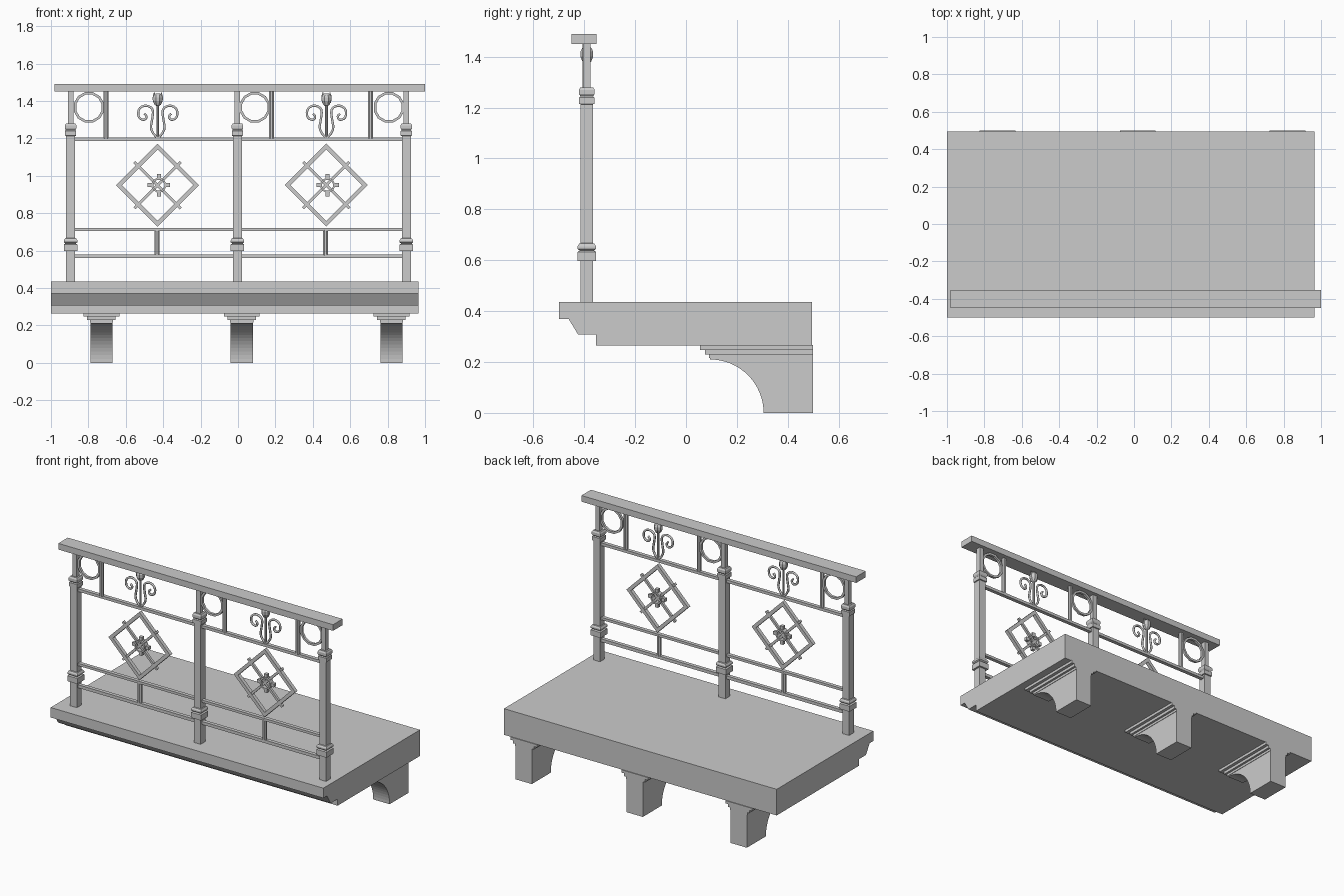
import bpy, bmesh
from math import pi, sin, cos, sqrt

if "Cube" in bpy.data.objects:
    bpy.data.objects.remove(bpy.data.objects["Cube"])

RY = -0.39  # railing plane


def make(name, verts, faces):
    me = bpy.data.meshes.new(name)
    me.from_pydata(verts, [], faces)
    bm = bmesh.new()
    bm.from_mesh(me)
    bmesh.ops.recalc_face_normals(bm, faces=bm.faces)
    bm.to_mesh(me)
    bm.free()
    ob = bpy.data.objects.new(name, me)
    bpy.context.collection.objects.link(ob)
    return ob


def extrude_x(name, profile, x0, x1):
    """Extrude a (y, z) outline along x."""
    n = len(profile)
    verts = [(x, y, z) for x in (x0, x1) for y, z in profile]
    faces = [list(range(n)), list(range(n, 2 * n))]
    faces += [(i, (i + 1) % n, n + (i + 1) % n, n + i) for i in range(n)]
    return make(name, verts, faces)


def box(name, x0, x1, y0, y1, z0, z1):
    return extrude_x(name, [(y0, z0), (y1, z0), (y1, z1), (y0, z1)], x0, x1)


def bar(name, cx, cz, length, width, depth, angle=0):
    """Flat bar centred in the railing plane, turned about y."""
    ob = box(name, -length / 2, length / 2, -depth / 2, depth / 2, -width / 2, width / 2)
    ob.location = (cx, RY, cz)
    ob.rotation_euler[1] = angle
    return ob


def lathe(name, profile, cx, cy, sides, turn=0.0, scale=1.0):
    """Spin (radius, z) points about a vertical axis."""
    verts = [(cx + r * scale * cos(turn + 2 * pi * k / sides),
              cy + r * scale * sin(turn + 2 * pi * k / sides), z)
             for r, z in profile for k in range(sides)]
    faces = [(i * sides + k, i * sides + (k + 1) % sides,
              (i + 1) * sides + (k + 1) % sides, (i + 1) * sides + k)
             for i in range(len(profile) - 1) for k in range(sides)]
    faces += [list(range(sides)), list(range(len(verts) - sides, len(verts)))]
    return make(name, verts, faces)


def ring(name, cx, cz, r_out, r_in, depth, sides):
    """Flat faceted ring facing the front."""
    section = [(r_out, -depth / 2), (r_out, depth / 2), (r_in, depth / 2), (r_in, -depth / 2)]
    verts = []
    for k in range(sides):
        a = 2 * pi * (k + 0.5) / sides
        verts += [(cx + r * cos(a), RY + y, cz + r * sin(a)) for r, y in section]
    n = len(verts)
    faces = [(4 * k + j, 4 * k + (j + 1) % 4, (4 * k + 4 + (j + 1) % 4) % n, (4 * k + 4 + j) % n)
             for k in range(sides) for j in range(4)]
    return make(name, verts, faces)


def tube(name, pts, cx, side, radius):
    """Curved rod through (x, z) control points, mirrored by side."""
    cu = bpy.data.curves.new(name, 'CURVE')
    cu.dimensions = '3D'
    cu.bevel_depth = radius
    cu.bevel_resolution = 1
    cu.use_fill_caps = True
    sp = cu.splines.new('NURBS')
    sp.points.add(len(pts) - 1)
    for p, (x, z) in zip(sp.points, pts):
        p.co = (cx + side * x, RY, z, 1)
    sp.use_endpoint_u = True
    sp.order_u = 3
    sp.resolution_u = 3
    ob = bpy.data.objects.new(name, cu)
    bpy.context.collection.objects.link(ob)


# Balcony slab with moulded front edge
extrude_x("slab", [(-0.5, 0.435), (-0.5, 0.37), (-0.462, 0.37), (-0.424, 0.308), (-0.353, 0.308),
                   (-0.353, 0.265), (0.495, 0.265), (0.495, 0.435)], -1.0, 0.965)

# Support brackets with stepped caps and concave fronts
arc = [(0.095 + 0.21 * sin(i * pi / 32), 0.21 * cos(i * pi / 32)) for i in range(17)]
for cx in (-0.73, 0.02, 0.82):
    extrude_x("bracket", arc + [(0.5, 0.0), (0.5, 0.23), (0.095, 0.23)], cx - 0.059, cx + 0.059)
    box("bracket_cap_upper", cx - 0.096, cx + 0.096, 0.055, 0.5, 0.248, 0.266)
    box("bracket_cap_middle", cx - 0.076, cx + 0.076, 0.075, 0.5, 0.23, 0.248)
    box("bracket_cap_lower", cx - 0.062, cx + 0.062, 0.09, 0.5, 0.215, 0.23)

# Handrail and horizontal rails
box("handrail", -0.98, 1.0, -0.45, -0.352, 1.45, 1.49)
for z0, z1 in ((1.187, 1.205), (0.704, 0.72), (0.56, 0.58)):
    box("rail", -0.885, 0.89, RY - 0.012, RY + 0.012, z0, z1)

# Square posts with collars
post = [(0.024, 0.43), (0.024, 0.597), (0.036, 0.597), (0.036, 0.633), (0.028, 0.638),
        (0.036, 0.645), (0.036, 0.655), (0.030, 0.665), (0.024, 0.667), (0.024, 1.213),
        (0.030, 1.215), (0.030, 1.24), (0.025, 1.245), (0.031, 1.254), (0.031, 1.27),
        (0.025, 1.28), (0.015, 1.28), (0.015, 1.455)]
for cx in (-0.895, -0.003, 0.9):
    lathe("post", post, cx, RY, 4, pi / 4, sqrt(2))

# Small uprights
for cx in (-0.705, 0.18, 0.708):
    lathe("upper_upright", [(0.014, 1.2), (0.014, 1.455)], cx, RY - 0.004, 8, pi / 8)
for cx in (-0.433, 0.467):
    lathe("lower_upright", [(0.014, 0.575), (0.014, 0.71)], cx, RY, 8, pi / 8)

# Rings under the handrail
for cx in (-0.797, 0.09, 0.807):
    ring("frieze_ring", cx, 1.366, 0.084, 0.070, 0.016, 12)

for cx in (-0.43, 0.472):
    # Diamond frame with cross bars
    cz, d = 0.95, 0.146
    for s in (-1, 1):
        k = s * d / sqrt(2)
        bar("diamond_side", cx + k, cz + k, 0.314, 0.022, 0.024, pi / 4)
        bar("diamond_side", cx + k, cz - k, 0.314, 0.022, 0.024, -pi / 4)
        bar("diamond_cross_bar", cx, cz, 0.35, 0.015, 0.016, s * pi / 4)
    # Rosette in the middle
    rx = cx + 0.007
    ring("rosette_ring", rx, cz, 0.040, 0.030, 0.034, 12)
    for s in (-1, 1):
        bar("rosette_stud", rx + s * 0.047, cz, 0.026, 0.022, 0.022)
        bar("rosette_stud", rx, cz + s * 0.047, 0.026, 0.022, 0.022, pi / 2)

    # Tulip with stem and scrolled leaves
    tx = cx + 0.001
    lathe("tulip_stem", [(0.007, 1.2), (0.007, 1.39)], tx, RY, 8)
    lathe("tulip_bud", [(0.006, 1.372), (0.018, 1.38), (0.027, 1.40), (0.027, 1.42),
                        (0.021, 1.432), (0.012, 1.44)], tx, RY, 8, pi / 8)
    for s in (-1, 1):
        tube("leaf_scroll", [(0.005, 1.205), (0.042, 1.24), (0.03, 1.30), (0.022, 1.36),
                             (0.065, 1.38), (0.105, 1.36), (0.105, 1.31), (0.07, 1.295),
                             (0.055, 1.32), (0.072, 1.332)], tx, s, 0.007)
        lathe("tulip_petal", [(0.004, 1.39), (0.009, 1.41), (0.007, 1.43), (0.001, 1.447)],
              tx + s * 0.019, RY, 6)
